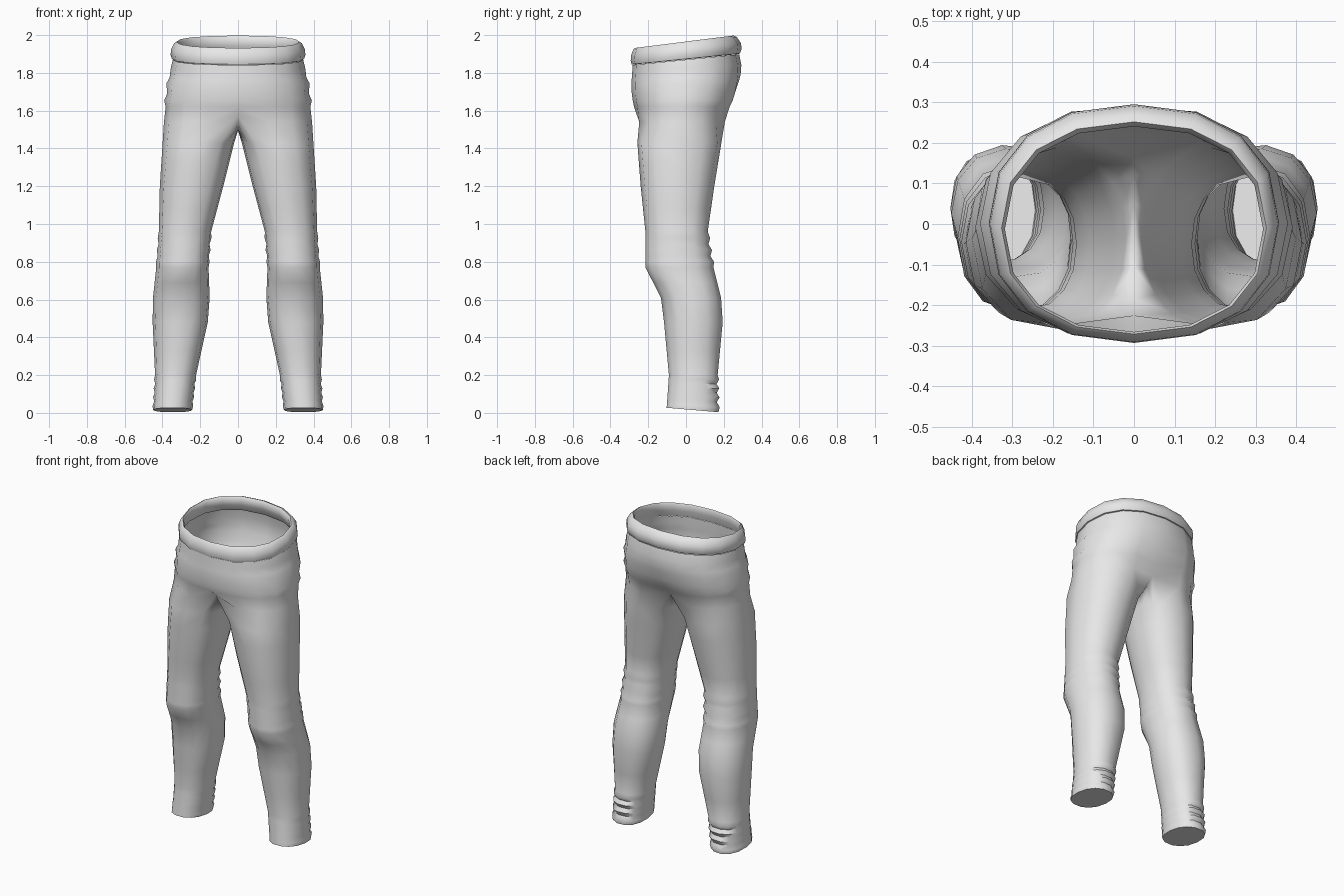
import bpy, bmesh, math

cube = bpy.data.objects.get("Cube")
if cube:
    bpy.data.objects.remove(cube)

mat = bpy.data.materials.new("grey cloth")
mat.use_nodes = True
GREY = (0.8, 0.8, 0.8, 1)
mat.diffuse_color = GREY
mat.node_tree.nodes["Principled BSDF"].inputs["Base Color"].default_value = GREY

OUT, INNER = 9, 5          # outer points and inner-thigh points per leg ring


def spow(v, p):
    return math.copysign(abs(v) ** p, v)


def oval(angle, cx, cy, rx, ry, p):
    a = math.radians(angle)
    return cx + rx * spow(math.cos(a), p), cy + ry * spow(math.sin(a), p)


def leg_ring(z, xi, xo, yf, yb):
    """Closed ring, from the back round the outside to the front and inside."""
    span = 105 + 22 * z / 1.5
    angles = [span - 2 * span * i / (OUT - 1) for i in range(OUT)]
    step = (360 - 2 * span) / (INNER + 1)
    angles += [-span - step * (i + 1) for i in range(INNER)]
    slope = -max(0, 0.1 - z)             # the hem drops towards the heel
    pts = []
    for a in angles:
        x, y = oval(a, (xi + xo) / 2, (yf + yb) / 2, (xo - xi) / 2, (yb - yf) / 2, 0.9)
        pts.append((x, y, z + slope * (y - 0.04)))
    return pts


def hip_ring(z, rx, yf, yb, slope, cleft=0.0):
    """Half ring from the centre back round the side to the centre front."""
    pts = []
    for i in range(OUT):
        x, y = oval(90 - 180 * i / (OUT - 1), 0, (yf + yb) / 2, rx, (yb - yf) / 2, 0.88)
        x = 0 if i in (0, OUT - 1) else x
        pts.append((x, y - (cleft if i == 0 else 0), z + slope * y))
    return pts


def leg_size(z):
    """Leg extents at height z, between the stations."""
    for a, b in zip(LEG, LEG[1:]):
        if z <= b[0]:
            t = (z - a[0]) / (b[0] - a[0])
            return [p + (q - p) * t for p, q in zip(a[1:], b[1:])]


def bridge(bm, a, b, closed):
    n = len(a)
    for i in range(n if closed else n - 1):
        j = (i + 1) % n
        bm.faces.new((a[i], a[j], b[j], b[i]))


def add(bm, pts):
    return [bm.verts.new(p) for p in pts]


def finish(name, bm):
    bmesh.ops.recalc_face_normals(bm, faces=bm.faces)
    me = bpy.data.meshes.new(name)
    bm.to_mesh(me)
    bm.free()
    me.materials.append(mat)
    ob = bpy.data.objects.new(name, me)
    bpy.context.collection.objects.link(ob)
    mirror = ob.modifiers.new("Mirror", 'MIRROR')
    mirror.use_clip = True
    mirror.merge_threshold = 0.0005
    bpy.ops.object.select_all(action='DESELECT')
    ob.select_set(True)
    bpy.context.view_layer.objects.active = ob
    bpy.ops.object.shade_smooth_by_angle(angle=math.radians(50))


# Leg stations: height, inner x, outer x, front y, back y
LEG = [
    (0.015, 0.243, 0.450, -0.105, 0.174),
    (0.20, 0.222, 0.439, -0.092, 0.169),
    (0.48, 0.160, 0.452, -0.117, 0.195),
    (0.61, 0.150, 0.450, -0.133, 0.186),
    (0.77, 0.156, 0.433, -0.215, 0.146),
    (0.96, 0.142, 0.419, -0.215, 0.115),
    (1.20, 0.078, 0.414, -0.240, 0.150),
    (1.43, 0.020, 0.399, -0.258, 0.188),
]
# Cloth folds at the ankle and knee: first height, spacing, count
FOLDS = [(0.038, 0.023, 7), (0.80, 0.031, 5)]
# Hip stations: height at y = 0, half width, front y, back y
HIP = [
    (1.62, 0.383, -0.275, 0.248),
    (1.655, 0.391, -0.282, 0.266),
    (1.69, 0.375, -0.287, 0.278),
    (1.745, 0.379, -0.289, 0.291),
    (1.775, 0.362, -0.288, 0.296),
    (1.82, 0.357, -0.285, 0.293),
    (1.87, 0.345, -0.283, 0.282),
]

# Trousers: lofted leg, crotch saddle and hips, mirrored
levels = [(s[0], 0) for s in LEG]
levels += [(0.33, 0), (0.69, 0), (1.08, 0), (1.32, 0)]
for start, step, count in FOLDS:
    levels += [(start + step * i, 0.007 * (-1) ** i) for i in range(count)]

bm = bmesh.new()
rings = []
for z, fold in sorted(levels):
    xi, xo, yf, yb = leg_size(z)
    rings.append(add(bm, leg_ring(z, xi - fold / 2, xo + fold / 2, yf, yb + fold)))
for a, b in zip(rings, rings[1:]):
    bridge(bm, a, b, True)
bm.faces.new(rings[0])               # closed trouser end

saddle = hip_ring(1.54, 0.392, -0.264, 0.222, 0.0)
saddle[0] = (0, 0.165, 1.565)
saddle[-1] = (0, -0.225, 1.575)
for i in range(INNER):               # crotch seam from front to back
    t = (i - 2) / 2
    saddle.append((0, -0.03 + 0.155 * t, 1.495 + 0.03 * t * t))
saddle = add(bm, saddle)
bridge(bm, rings[-1], saddle, True)

prev = saddle[:OUT]
for z, rx, yf, yb in HIP:
    slope = 0.1 * max(0, (z - 1.68) / 0.19)
    cleft = 0.03 * max(0, (1.82 - z) / 0.2)
    ring = add(bm, hip_ring(z, rx, yf, yb, slope, cleft))
    bridge(bm, prev, ring, False)
    prev = ring
finish("trousers", bm)

# Waistband: rolled profile (height, outward offset) swept round the waist
BAND = [(1.872, -0.010), (1.874, 0.0), (1.895, 0.007), (1.925, 0.004), (1.958, -0.012),
        (1.966, -0.024), (1.953, -0.032), (1.915, -0.028), (1.872, -0.010)]
bm = bmesh.new()
rings = []
for z, out in BAND:
    slope = 0.1 + 0.27 * (z - 1.872)
    rings.append(add(bm, hip_ring(z, 0.35 + out, -0.288 - 0.7 * out, 0.285 + 1.4 * out, slope)))
for a, b in zip(rings, rings[1:]):
    bridge(bm, a, b, False)
finish("waistband", bm)
